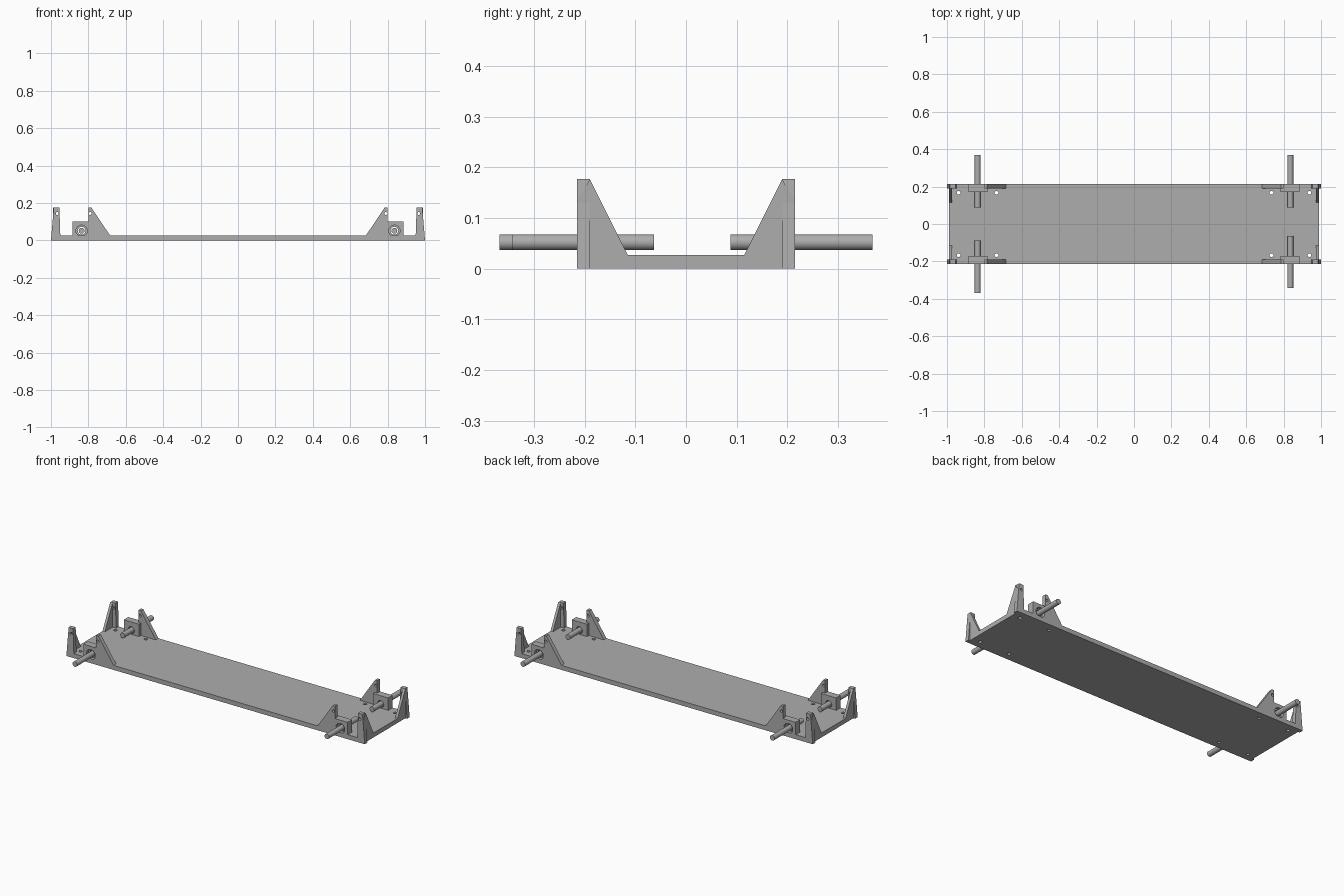
import bpy
import bmesh
from mathutils import Matrix, Vector

cube = bpy.data.objects.get("Cube")
if cube:
    bpy.data.objects.remove(cube, do_unlink=True)

grey = bpy.data.materials.new("plain_grey")
grey.use_nodes = True
colour = (0.42, 0.42, 0.42, 1)
grey.diffuse_color = colour
grey.node_tree.nodes["Principled BSDF"].inputs["Base Color"].default_value = colour

END, SIDE, WALL, FLOOR, TOP = 0.989, 0.215, 0.19, 0.027, 0.177
AXLE_X, AXLE_Z = 0.836, 0.052


def finish(name, bm):
    bmesh.ops.recalc_face_normals(bm, faces=bm.faces)
    mesh = bpy.data.meshes.new(name)
    bm.to_mesh(mesh)
    bm.free()
    obj = bpy.data.objects.new(name, mesh)
    bpy.context.collection.objects.link(obj)
    mesh.materials.append(grey)
    return obj


def prism(name, points, offset):
    """Extrude a flat outline by an offset."""
    bm = bmesh.new()
    face = bm.faces.new([bm.verts.new(p) for p in points])
    out = bmesh.ops.extrude_face_region(bm, geom=[face])
    moved = [v for v in out["geom"] if isinstance(v, bmesh.types.BMVert)]
    bmesh.ops.translate(bm, verts=moved, vec=offset)
    return finish(name, bm)


def box(name, x, y, z):
    outline = [(x[0], y[0], z[0]), (x[1], y[0], z[0]), (x[1], y[1], z[0]), (x[0], y[1], z[0])]
    return prism(name, outline, (0, 0, z[1] - z[0]))


def rod(name, start, end, radius, sides=32):
    start, end = Vector(start), Vector(end)
    axis = end - start
    bm = bmesh.new()
    turn = axis.to_track_quat('Z', 'Y').to_matrix().to_4x4()
    bmesh.ops.create_cone(bm, cap_ends=True, segments=sides, radius1=radius, radius2=radius,
                          depth=axis.length, matrix=Matrix.Translation((start + end) / 2) @ turn)
    return finish(name, bm)


def cut(obj, cutters):
    """Subtract the cutters, keep the result and drop the cutters."""
    for cutter in cutters:
        cutter.hide_render = True
        mod = obj.modifiers.new("hole", 'BOOLEAN')
        mod.operation, mod.solver, mod.object = 'DIFFERENCE', 'EXACT', cutter
    graph = bpy.context.evaluated_depsgraph_get()
    result = bpy.data.meshes.new_from_object(obj.evaluated_get(graph))
    obj.modifiers.clear()
    obj.data = result
    for cutter in cutters:
        bpy.data.objects.remove(cutter, do_unlink=True)


# Base plate with screw holes
plate = box("base_plate", (-END, END), (-SIDE, SIDE), (0, FLOOR))
cut(plate, [rod("screw_cutter", (x * sx, 0.167 * sy, -0.1), (x * sx, 0.167 * sy, 0.1), 0.01, 20)
            for x in (0.938, 0.735) for sx in (-1, 1) for sy in (-1, 1)])

for sx, end_name in ((1, "left"), (-1, "right")):
    for sy, side_name in ((-1, "front"), (1, "back")):
        tag = f"{side_name}_{end_name}_"

        def hole(x, z, radius, near, far):
            return rod("hole_cutter", (x * sx, near * sy, z), (x * sx, far * sy, z), radius, 24)

        def wall(name, outline):
            return prism(tag + name, [(x * sx, WALL * sy, z) for x, z in outline],
                         (0, (SIDE - WALL) * sy, 0))

        # Tapered corner post
        post = wall("corner_post", [(1, 0), (0.985, TOP), (0.955, TOP), (0.95, FLOOR), (0.95, 0)])
        cut(post, [hole(0.967, 0.144, 0.008, 0.1, 0.3)])

        # Sloped side gusset
        gusset = wall("side_gusset", [(0.8, FLOOR), (0.8, TOP), (0.785, TOP), (0.684, FLOOR)])
        cut(gusset, [hole(0.79, 0.144, 0.008, 0.1, 0.3), hole(AXLE_X, AXLE_Z, 0.031, 0.1, 0.3)])

        # Sloped end rib
        prism(tag + "end_rib", [(END * sx, y * sy, z) for y, z in
                                ((SIDE, FLOOR), (SIDE, TOP - 0.04), (0.2, TOP - 0.02),
                                 (WALL, TOP), (0.115, FLOOR))], (-0.016 * sx, 0, 0))

        # Bearing block with a stepped bore
        block = box(tag + "bearing_block", sorted((0.784 * sx, 0.886 * sx)),
                    sorted((0.172 * sy, SIDE * sy)), (FLOOR - 0.005, 0.102))
        cut(block, [hole(AXLE_X, AXLE_Z, 0.021, 0.1, 0.3), hole(AXLE_X, AXLE_Z, 0.03, 0.195, 0.3)])

        # Axle rod, one sits further in
        shift = 0.025 if (sx, sy) == (1, -1) else 0
        axle = rod(tag + "axle", (AXLE_X * sx, (0.088 - shift) * sy, AXLE_Z),
                   (AXLE_X * sx, (0.368 - shift) * sy, AXLE_Z), 0.0155)
        bpy.ops.object.select_all(action='DESELECT')
        axle.select_set(True)
        bpy.context.view_layer.objects.active = axle
        bpy.ops.object.shade_smooth_by_angle()
